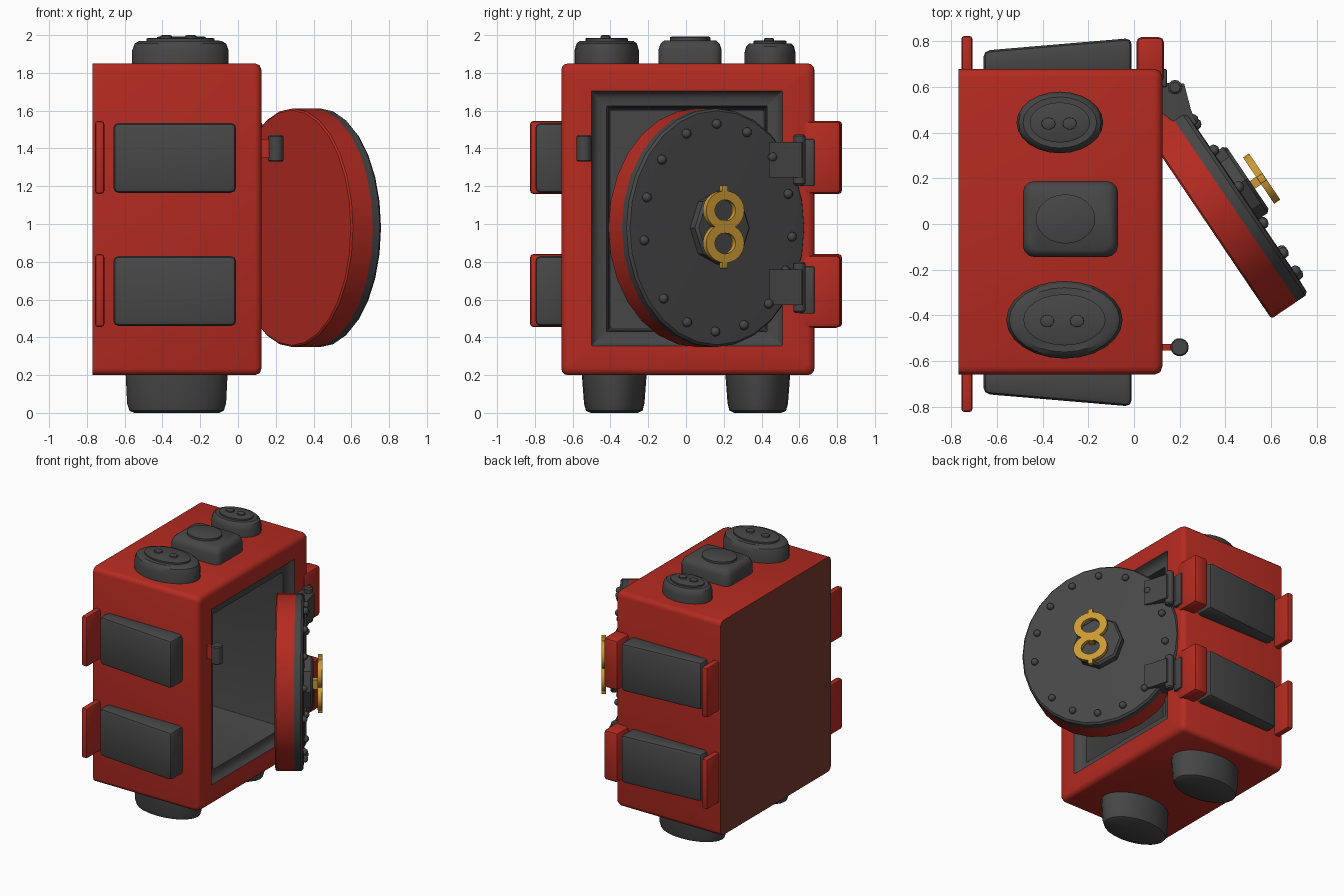
import bpy, bmesh, math
from mathutils import Matrix

if "Cube" in bpy.data.objects:
    bpy.data.objects.remove(bpy.data.objects["Cube"])


def material(name, rgb):
    m = bpy.data.materials.new(name)
    m.diffuse_color = (*rgb, 1)
    m.use_nodes = True
    m.node_tree.nodes["Principled BSDF"].inputs["Base Color"].default_value = m.diffuse_color
    return m


RED = material("red paint", (0.46, 0.024, 0.015))
GREY = material("dark grey metal", (0.062, 0.062, 0.062))
GOLD = material("gold", (0.60, 0.32, 0.035))
BROWN = material("brown back panel", (0.20, 0.042, 0.027))


def finish(name, bm, mats, matrix=None, angle=35):
    if matrix is not None:
        bm.transform(matrix)
    bmesh.ops.recalc_face_normals(bm, faces=bm.faces)
    me = bpy.data.meshes.new(name)
    bm.to_mesh(me)
    bm.free()
    for m in mats:
        me.materials.append(m)
    me.shade_smooth()
    me.set_sharp_from_angle(angle=math.radians(angle))
    ob = bpy.data.objects.new(name, me)
    bpy.context.collection.objects.link(ob)
    return ob


def loft(name, rings, mats, matrix=None, rule=lambda i: 0, angle=35):
    """Skin a row of equal point rings and cap both ends (start cap is rule(-1))."""
    bm = bmesh.new()
    vs = [[bm.verts.new(p) for p in r] for r in rings]
    n = len(vs[0])
    bm.faces.new(vs[0]).material_index = rule(-1)
    for i in range(len(vs) - 1):
        for k in range(n):
            j = (k + 1) % n
            f = bm.faces.new((vs[i][k], vs[i][j], vs[i + 1][j], vs[i + 1][k]))
            f.material_index = rule(i)
    bm.faces.new(vs[-1]).material_index = rule(len(vs) - 1)
    return finish(name, bm, mats, matrix, angle)


def oval(cx, cy, rx, ry, z, n=24):
    return [(cx + rx * math.cos(2 * math.pi * k / n),
             cy + ry * math.sin(2 * math.pi * k / n), z) for k in range(n)]


def rounded(u0, u1, v0, v1, r, seg=3):
    """Rounded rectangle as (u, v) pairs."""
    pts = []
    for q, (u, v) in enumerate([(u1 - r, v1 - r), (u0 + r, v1 - r),
                                (u0 + r, v0 + r), (u1 - r, v0 + r)]):
        for s in range(seg + 1):
            a = math.pi / 2 * (q + s / seg)
            pts.append((u + r * math.cos(a), v + r * math.sin(a)))
    return pts


def block(name, lo, hi, mat, bevel=0.0, matrix=None, move=None):
    """Bevelled box; move can shift its corners first."""
    bm = bmesh.new()
    bmesh.ops.create_cube(bm, size=1)
    for v in bm.verts:
        v.co = [(a + b) / 2 + c * (b - a) for a, b, c in zip(lo, hi, v.co)]
        if move:
            move(v.co)
    if bevel:
        bmesh.ops.bevel(bm, geom=bm.edges[:], offset=bevel, segments=2,
                        profile=0.5, affect='EDGES')
    return finish(name, bm, [mat], matrix)


# Safe body: outer shell, rounded front rim, grey stepped frame and cavity
def section(x, y0, y1, z0, z1, r):
    return [(x, y, z) for y, z in rounded(y0, y1, z0, z1, r)]


loft("safe_body", [
    section(-0.77, -0.66, 0.68, 0.20, 1.85, 0.035),
    section(0.09, -0.66, 0.68, 0.20, 1.85, 0.035),
    section(0.115, -0.65, 0.67, 0.21, 1.84, 0.035),
    section(0.124, -0.625, 0.645, 0.235, 1.815, 0.03),
    section(0.124, -0.50, 0.51, 0.355, 1.705, 0.004),
    section(0.10, -0.49, 0.50, 0.365, 1.695, 0.004),
    section(0.08, -0.465, 0.475, 0.39, 1.67, 0.004),
    section(0.08, -0.42, 0.43, 0.43, 1.625, 0.004),
    section(0.02, -0.41, 0.42, 0.44, 1.615, 0.004),
    section(-0.60, -0.40, 0.41, 0.45, 1.60, 0.004),
], [RED, GREY, BROWN], rule=lambda i: 2 if i < 0 else int(i >= 4), angle=50)


# Top buttons: two ovals with studs and one rounded square
def oval_button(name, cx, cy, rx, ry, top, irx, iry, studs):
    loft(name, [oval(cx, cy, rx, ry, 1.84), oval(cx, cy, rx, ry, top - 0.05),
                oval(cx, cy, rx * 0.95, ry * 0.94, top - 0.015),
                oval(cx, cy, rx * 0.85, ry * 0.83, top)], [GREY])
    loft(name + "_disc", [oval(cx, cy, irx, iry, top - 0.01),
                          oval(cx, cy, irx, iry, top + 0.012),
                          oval(cx, cy, irx * 0.92, iry * 0.9, top + 0.016)], [GREY])
    for x in studs:
        loft(name + "_stud", [oval(x, cy - 0.005, 0.032, 0.028, top, 12),
                              oval(x, cy - 0.005, 0.03, 0.026, top + 0.026, 12),
                              oval(x, cy - 0.005, 0.02, 0.017, top + 0.03, 12)], [GREY])


oval_button("rear_button", -0.325, 0.445, 0.19, 0.135, 1.955, 0.132, 0.088, (-0.375, -0.282))
oval_button("front_button", -0.305, -0.42, 0.255, 0.17, 1.97, 0.18, 0.112, (-0.38, -0.25))


def square(inset, z):
    return [(x, y, z) for x, y in rounded(-0.487 + inset, -0.07 - inset,
                                          -0.145 + inset, 0.188 - inset, 0.05)]


loft("middle_button", [square(0, 1.84), square(0, 1.925), square(0.01, 1.955),
                       square(0.03, 1.972)], [GREY])
loft("middle_button_disc", [oval(-0.30, 0.022, 0.13, 0.108, 1.96),
                            oval(-0.30, 0.022, 0.13, 0.108, 1.988),
                            oval(-0.30, 0.022, 0.12, 0.098, 1.992)], [GREY])

# Feet
for c in (-0.38, 0.38):
    loft("foot", [oval(-0.325, c, 0.225, 0.125, 0.0), oval(-0.325, c, 0.25, 0.15, 0.012),
                  oval(-0.325, c, 0.262, 0.16, 0.05), oval(-0.325, c, 0.27, 0.172, 0.21)], [GREY])

# Wedge shaped side pads and rear red tabs, on both sides at two heights
for s, wall, out in ((-1, 0.66, 0.80), (1, 0.68, 0.815)):
    def taper(co, s=s, wall=wall):
        if co.x < -0.3 and abs(co.y) > wall:
            co.y -= s * 0.055

    for z0 in (0.46, 1.165):
        ys = sorted((s * (wall - 0.03), s * out))
        block("side_pad", (-0.66, ys[0], z0), (-0.01, ys[1], z0 + 0.37), GREY, 0.028, move=taper)
        ys = sorted((s * 0.60, s * 0.825))
        block("rear_tab", (-0.757, ys[0], z0 - 0.005), (-0.708, ys[1], z0 + 0.38), RED, 0.015)

# Hinges: red mount, grey plate, bracket and pin
for z0, b0 in ((0.45, 0.57), (1.16, 1.245)):
    block("hinge_mount", (0.01, 0.62, z0), (0.132, 0.82, z0 + 0.385), RED, 0.025)
    block("hinge_plate", (0.10, 0.60, b0 - 0.045), (0.145, 0.68, b0 + 0.205), GREY, 0.008)
    outline = [(0.10, 0.50), (0.20, 0.43), (0.275, 0.44), (0.25, 0.50), (0.22, 0.615), (0.10, 0.62)]
    loft("hinge_bracket", [[(x, y, z) for x, y in outline] for z in (b0, b0 + 0.19)], [GREY])
    loft("hinge_pin", [oval(0.18, 0.60, r, r, b0 + z, 12) for r, z in
                       ((0.022, -0.04), (0.032, -0.03), (0.032, 0.22), (0.022, 0.23))], [GREY])

# Latch: red arm with a grey upright knob
block("latch_arm", (0.08, -0.555, 1.35), (0.18, -0.525, 1.45), RED)
loft("latch_knob", [oval(0.20, -0.54, r, r, z, 14) for r, z in
                    ((0.034, 1.33), (0.04, 1.337), (0.04, 1.463), (0.034, 1.47))], [GREY])

# Open door, built flat and swung into place
D = Matrix(((-0.56, 0, 0.828, 0.284), (0.828, 0, 0.56, 0.055), (0, 1, 0, 0.98), (0, 0, 0, 1)))
RX, RY, FACE = 0.568, 0.632, 0.195
loft("door", [oval(0, 0, RX * k, RY * k, z, 28) for k, z in
              ((0.985, 0.0), (1, 0.008), (1, 0.135), (1, 0.18), (0.98, FACE), (0.8, FACE + 0.004))],
     [RED, GREY], D, lambda i: int(i >= 2))

# Rivets around the door rim, with a wider gap low on the free side
for k in range(15):
    a = math.radians(24 * k - 5 if k < 9 else 223 + 22.5 * (k - 9))
    bm = bmesh.new()
    bmesh.ops.create_icosphere(bm, subdivisions=2, radius=0.026)
    bm.transform(D @ Matrix.Translation((0.475 * math.cos(a), 0.55 * math.sin(a), FACE + 0.008)))
    finish("rivet", bm, [GREY])

# Hub and gold handle of two stacked rings with end posts
loft("door_hub", [oval(0, 0, 0.175 * k, 0.195 * k, z, 8) for k, z in
                  ((1, FACE - 0.02), (1, FACE + 0.05), (0.92, FACE + 0.065))], [GREY], D)
CX, Z0, Z1 = -0.035, FACE + 0.098, FACE + 0.13
for cy in (0.092, -0.082):
    bm = bmesh.new()
    n = 24
    loops = [[bm.verts.new(p) for p in oval(CX, cy, rx, ry, z, n)] for rx, ry, z in
             ((0.122, 0.104, Z0), (0.122, 0.104, Z1), (0.066, 0.056, Z1), (0.066, 0.056, Z0))]
    for i in range(4):
        for k in range(n):
            a, b = loops[i], loops[(i + 1) % 4]
            bm.faces.new((a[k], a[(k + 1) % n], b[(k + 1) % n], b[k]))
    finish("handle_ring", bm, [GOLD], D)
for y0, y1 in ((0.15, 0.225), (-0.215, -0.14)):
    block("handle_post", (CX - 0.018, y0, Z0), (CX + 0.018, y1, Z1), GOLD, 0.004, D)
block("handle_stem", (CX - 0.02, -0.03, FACE + 0.05), (CX + 0.02, 0.04, Z1 - 0.005), GOLD, 0, D)
